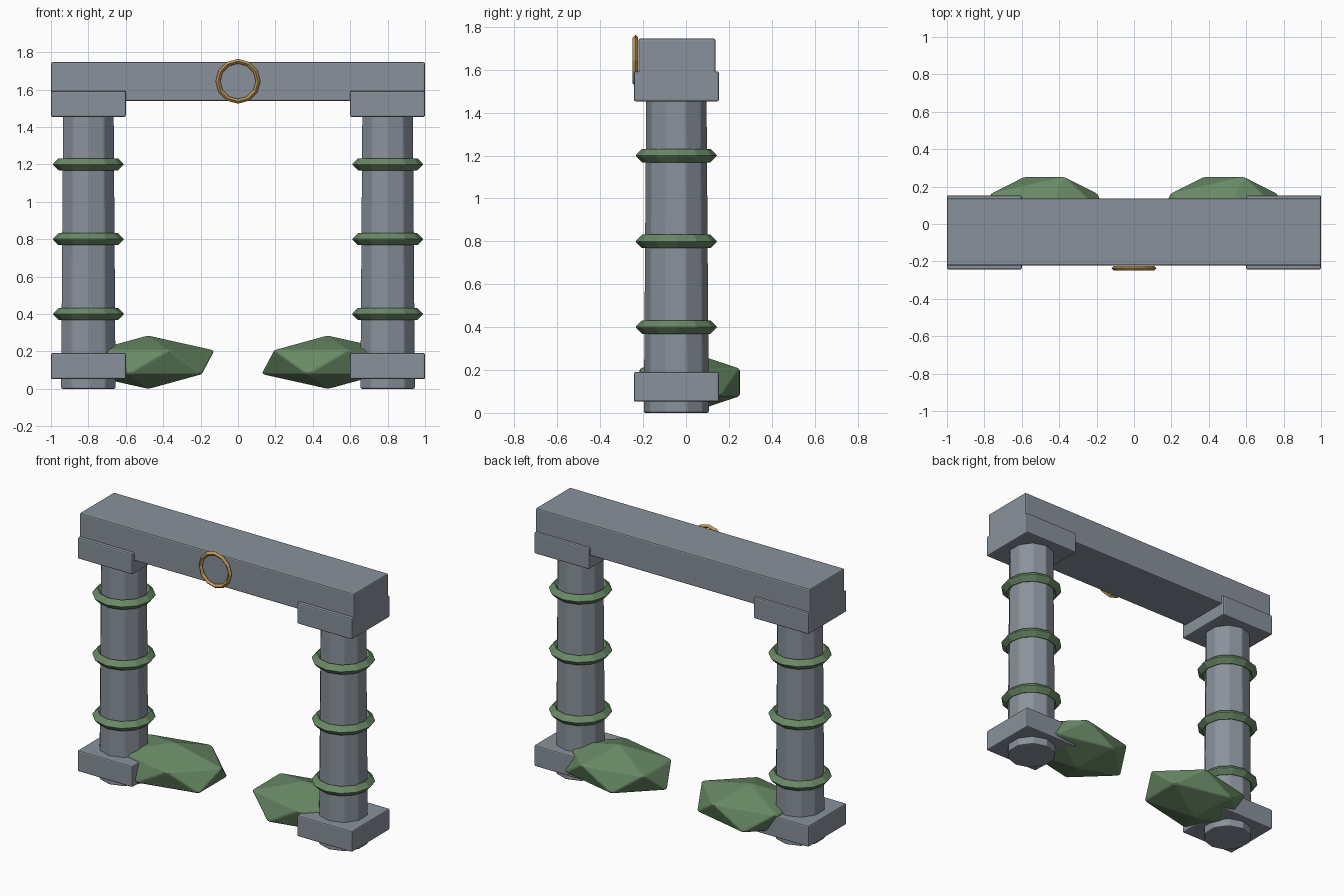
import bpy
from math import radians

if "Cube" in bpy.data.objects:
    bpy.data.objects.remove(bpy.data.objects["Cube"])

CY = -0.045  # depth centre of the stonework


def material(name, rgb):
    m = bpy.data.materials.new(name)
    m.diffuse_color = (*rgb, 1)
    m.use_nodes = True
    m.node_tree.nodes["Principled BSDF"].inputs["Base Color"].default_value = m.diffuse_color
    return m


stone = material("slate_stone", (0.25, 0.285, 0.325))
green = material("leaf_green", (0.14, 0.25, 0.13))
gold = material("aged_gold", (0.52, 0.31, 0.09))


def finish(name, mat, bevel=0):
    ob = bpy.context.object
    ob.name = name
    ob.data.materials.append(mat)
    if bevel:
        mod = ob.modifiers.new("soft_edges", 'BEVEL')
        mod.width = bevel
        mod.segments = 2
        mod.limit_method = 'NONE'
    return ob


def block(name, x, y, z):
    """Box given by its (min, max) range on each axis."""
    bpy.ops.mesh.primitive_cube_add(size=1, location=[sum(r) / 2 for r in (x, y, z)])
    bpy.context.object.scale = [r[1] - r[0] for r in (x, y, z)]
    bpy.ops.object.transform_apply(location=False, rotation=False, scale=True)
    return finish(name, stone, bevel=0.008)


def ring(name, loc, major, minor, mat, rot=(0, 0, 0)):
    bpy.ops.mesh.primitive_torus_add(location=loc, rotation=rot, major_radius=major,
                                     minor_radius=minor, major_segments=12, minor_segments=4)
    return finish(name, mat, bevel=minor * 0.15)


# Lintel across the top
block("lintel", (-1, 1), (-0.222, 0.137), (1.538, 1.746))

for side, s in (("left", -1), ("right", 1)):
    # Tapered faceted column
    bpy.ops.mesh.primitive_cone_add(vertices=10, radius1=0.153, radius2=0.142, depth=1.5,
                                    location=(s * 0.8, CY, 0.75))
    finish(side + "_column", stone, bevel=0.008)

    # Base and capital blocks
    xr = sorted((s * 0.6, s * 1.0))
    block(side + "_base", xr, (-0.243, 0.153), (0.052, 0.191))
    block(side + "_capital", xr, (-0.243, 0.153), (1.453, 1.593))

    # Vine rings round the column
    for i in range(3):
        ring(f"{side}_vine_ring_{i + 1}", (s * 0.8, CY, 0.4 * (i + 1)), 0.158, 0.034, green)

    # Low bush beside the column foot
    bpy.ops.mesh.primitive_ico_sphere_add(subdivisions=1, radius=1,
                                          location=(s * 0.48, 0.017, 0.142))
    bpy.context.object.scale = (0.396, 0.277, 0.143)
    bpy.ops.object.transform_apply(location=False, rotation=False, scale=True)
    finish(side + "_bush", green, bevel=0.008)

# Gold ring on the front of the lintel
ring("gold_ring", (0, -0.236, 1.644), 0.107, 0.0135, gold, (radians(90), 0, 0))
